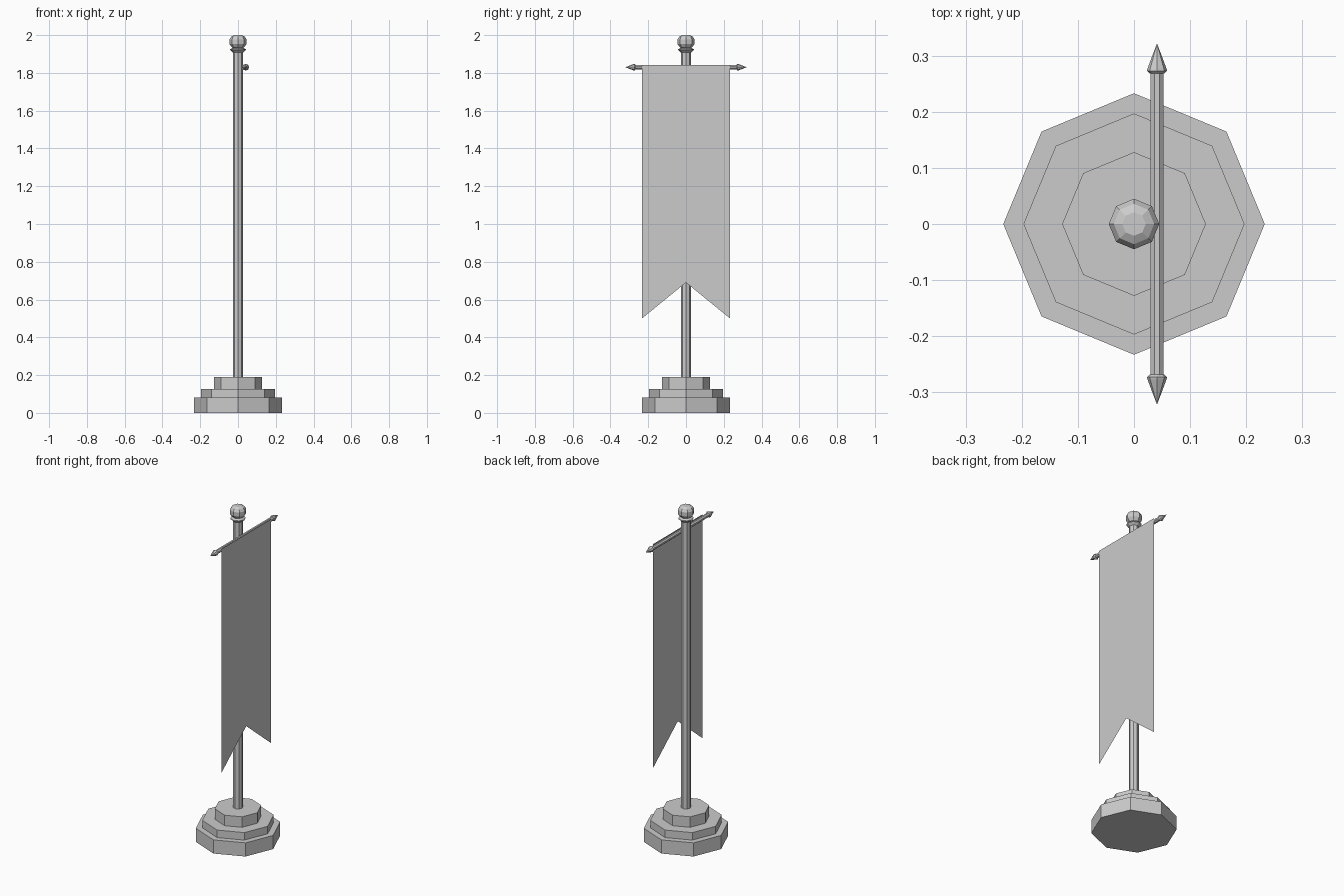
import bpy, bmesh
from math import cos, sin, pi
from mathutils import Matrix

if "Cube" in bpy.data.objects:
    bpy.data.objects.remove(bpy.data.objects["Cube"])

def make(name, bm, recalc=True):
    if recalc:
        bmesh.ops.recalc_face_normals(bm, faces=bm.faces)
    me = bpy.data.meshes.new(name)
    bm.to_mesh(me)
    bm.free()
    ob = bpy.data.objects.new(name, me)
    bpy.context.collection.objects.link(ob)
    return ob

def lathe(name, profile, matrix=Matrix(), n=8, offset=0.0):
    """Closed n-sided solid from (radius, height) points."""
    bm = bmesh.new()
    rings = []
    for r, z in profile:
        if r == 0:
            rings.append([bm.verts.new((0, 0, z))] * n)
        else:
            angles = [2 * pi * (i + offset) / n for i in range(n)]
            rings.append([bm.verts.new((r * cos(a), r * sin(a), z)) for a in angles])
    for a, b in zip(rings, rings[1:]):
        for i in range(n):
            j = (i + 1) % n
            bm.faces.new(list(dict.fromkeys((a[i], a[j], b[j], b[i]))))
    for ring, (r, z) in ((rings[0], profile[0]), (rings[-1], profile[-1])):
        if r > 0:
            bm.faces.new(ring)
    bm.transform(matrix)
    return make(name, bm)

# Stepped octagonal base
lathe("base", [(0.233, 0), (0.233, 0.082), (0.197, 0.082), (0.197, 0.127),
               (0.128, 0.127), (0.128, 0.19)])

# Upright pole
lathe("pole", [(0.027, 0.18), (0.027, 1.935)])

# Collar and faceted ball on top
lathe("finial", [(0.027, 1.908), (0.042, 1.921), (0.042, 1.926), (0.027, 1.932),
                 (0.034, 1.937), (0.045, 1.953), (0.045, 1.977),
                 (0.036, 1.992), (0.021, 2.0)])

# Crossbar lying along y, with a pointed tip at each end
centre = Matrix.Translation((0.041, 0, 1.83))
lathe("crossbar", [(0.0125, -0.273), (0.0125, 0.273)],
      centre @ Matrix.Rotation(pi / 2, 4, 'X'), offset=0.5)
for side, name in ((1, "crossbar_tip_back"), (-1, "crossbar_tip_front")):
    lathe(name, [(0.0125, 0.268), (0.018, 0.273), (0.017, 0.277), (0, 0.322)],
          centre @ Matrix.Rotation(-side * pi / 2, 4, 'X'))

# Swallow-tailed banner, a single sheet hanging in front of the bar
bm = bmesh.new()
left = [bm.verts.new((0.0545, -0.233, z)) for z in (0.50, 1.842)]
mid = [bm.verts.new((0.0545, 0, z)) for z in (0.69, 1.842)]
right = [bm.verts.new((0.0545, 0.233, z)) for z in (0.50, 1.842)]
for a, b in ((left, mid), (mid, right)):
    bm.faces.new((a[0], b[0], b[1], a[1]))
make("banner", bm, recalc=False)
